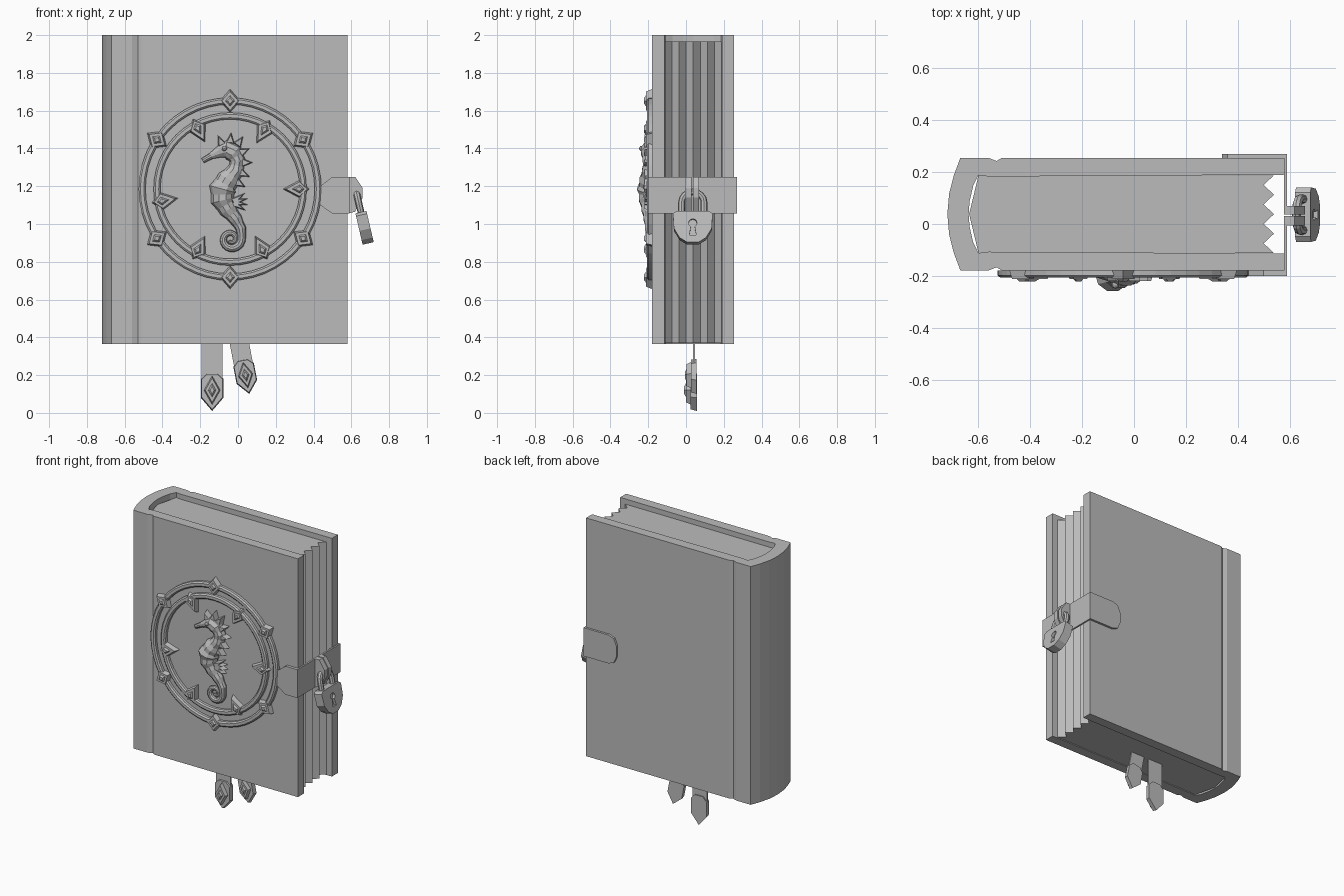
import bpy, bmesh, math
from mathutils import Vector, Matrix

cube = bpy.data.objects.get("Cube")
if cube:
    bpy.data.objects.remove(cube, do_unlink=True)

grey = bpy.data.materials.new("plain grey")
grey.use_nodes = True
grey.diffuse_color = (0.5, 0.5, 0.5, 1)
grey.node_tree.nodes["Principled BSDF"].inputs["Base Color"].default_value = (0.5, 0.5, 0.5, 1)


def add(name, bm):
    bmesh.ops.recalc_face_normals(bm, faces=bm.faces)
    me = bpy.data.meshes.new(name)
    bm.to_mesh(me)
    bm.free()
    me.materials.append(grey)
    ob = bpy.data.objects.new(name, me)
    bpy.context.collection.objects.link(ob)
    return ob


def place(axis, a, b, d):
    return {"x": (d, a, b), "y": (a, d, b), "z": (a, b, d)}[axis]


def prism(name, pts, axis, lo, hi, top=1.0):
    """Extrude an outline along an axis; top shrinks the outline at the lo end."""
    bm = bmesh.new()
    ca = sum(p[0] for p in pts) / len(pts)
    cb = sum(p[1] for p in pts) / len(pts)
    near = [bm.verts.new(place(axis, ca + (a - ca) * top, cb + (b - cb) * top, lo)) for a, b in pts]
    far = [bm.verts.new(place(axis, a, b, hi)) for a, b in pts]
    bm.faces.new(near)
    bm.faces.new(far[::-1])
    for i in range(len(pts)):
        j = (i + 1) % len(pts)
        bm.faces.new((near[i], near[j], far[j], far[i]))
    return add(name, bm)


def loft(name, rings, closed=False):
    bm = bmesh.new()
    vs = [[bm.verts.new(p) for p in r] for r in rings]
    n = len(vs[0])
    for i in range(len(vs) - (not closed)):
        a, b = vs[i], vs[(i + 1) % len(vs)]
        for k in range(n):
            bm.faces.new((a[k], a[(k + 1) % n], b[(k + 1) % n], b[k]))
    if not closed:
        bm.faces.new(vs[0])
        bm.faces.new(vs[-1])
    return add(name, bm)


# Cover: one wrapped profile with curved spine and hinge grooves
BOTTOM, TOP = 0.365, 2.0
MID = 0.038
outer = [(0.58, 0.217), (-0.51, 0.217), (-0.53, 0.205), (-0.56, 0.217), (-0.67, 0.217),
         (-0.695, 0.15), (-0.713, 0.08)]
inner = [(-0.634, 0.05), (-0.62, 0.11), (-0.6, 0.15), (-0.56, 0.145), (0.58, 0.152)]


def flip(pts):
    return [(x, -y) for x, y in reversed(pts)]


half = outer + [(-0.72, 0)] + flip(outer) + flip(inner) + [(-0.638, 0)] + inner
prism("cover", [(x, y + MID) for x, y in half], "z", BOTTOM, TOP)

# Page block with a zigzag fore edge
edge = [(0.5 if i % 2 else 0.54, 0.15 - i * 0.0375) for i in range(9)]
back = [(-0.6, -0.15), (-0.636, 0), (-0.6, 0.15)]
prism("pages", [(x, y + MID) for x, y in edge + back], "z", BOTTOM + 0.005, 1.965)

# Emblem rings
CX, CZ, FRONT = -0.042, 1.185, -0.18


def ring(name, r, w):
    prof = [(-w, 0), (-w, 0.018), (-w / 2, 0.026), (w / 2, 0.026), (w, 0.018), (w, 0)]
    rings = []
    for i in range(48):
        t = math.tau * i / 48
        rings.append([(CX + (r + u) * math.cos(t), FRONT - v, CZ + (r + u) * math.sin(t)) for u, v in prof])
    loft(name, rings, True)


ring("outer_ring", 0.466, 0.018)
ring("inner_ring", 0.387, 0.018)


def stud(name, x, z, angle, out, back, side, y):
    """Stepped diamond: bevelled base, raised rim and pyramid."""
    def kite(s):
        c, n = math.cos(angle), math.sin(angle)
        return [(x + s * (a * c - b * n), z + s * (a * n + b * c))
                for a, b in ((out, 0), (0, side), (-back, 0), (0, -side))]
    prism(name + "_base", kite(1), "y", y - 0.032, y, 0.8)
    prism(name + "_gem", kite(0.5), "y", y - 0.042, y - 0.03, 0.5)


for i, deg in enumerate((34, 90, 146, 214, 270, 326)):
    t = math.radians(deg)
    stud(f"outer_stud_{i}", CX + 0.467 * math.cos(t), CZ + 0.467 * math.sin(t), t, 0.062, 0.062, 0.054, FRONT)
for i, deg in enumerate((0, 60, 118, 190, 242, 298)):
    t = math.radians(deg)
    stud(f"inner_stud_{i}", CX + 0.37 * math.cos(t), CZ + 0.37 * math.sin(t), t, 0.05, 0.09, 0.048, FRONT)

# Seahorse: a ribbed tube from snout to curled tail
key = [(-0.145, 0.15, 0.014), (-0.1, 0.175, 0.017), (-0.06, 0.195, 0.03), (-0.02, 0.21, 0.048),
       (0.02, 0.19, 0.05), (0.04, 0.15, 0.042), (0.03, 0.1, 0.045), (-0.01, 0.05, 0.06),
       (-0.04, 0, 0.072), (-0.04, -0.06, 0.062), (-0.01, -0.11, 0.048), (0.03, -0.16, 0.036),
       (0.058, -0.21, 0.028)]
path = []
for i, (a, b) in enumerate(zip(key, key[1:])):
    path.append(a)
    mid = [(p + q) / 2 for p, q in zip(a, b)]
    path.append((mid[0], mid[1], mid[2] * (0.9 if i > 3 else 1)))
path.append(key[-1])
for i in range(26):
    f = i / 25
    t, r = 0.2 - f * 9, 0.057 - 0.045 * f
    path.append((0.005 + r * math.cos(t), -0.265 + r * math.sin(t), 0.023 - 0.014 * f))
rings = []
for i, (x, z, r) in enumerate(path):
    a, b = path[max(i - 1, 0)], path[min(i + 1, len(path) - 1)]
    d = Vector((b[0] - a[0], 0, b[1] - a[1])).normalized()
    n = Vector((d.z, 0, -d.x))
    c = Vector((CX + x, FRONT - 0.01, CZ + z))
    rings.append([c + n * r * math.cos(k * math.tau / 10) + Vector((0, r * math.sin(k * math.tau / 10), 0))
                  for k in range(10)])
body = loft("seahorse_body", rings)
for v in body.data.vertices:
    v.co.y = min(v.co.y, FRONT + 0.01)

# Seahorse crown, back spikes, fin and eye


def spike(name, x, z, deg, length, w):
    t = math.radians(deg)
    c, n = math.cos(t), math.sin(t)
    tri = [(CX + x - w * n, CZ + z + w * c), (CX + x + length * c, CZ + z + length * n),
           (CX + x + w * n, CZ + z - w * c)]
    prism(name, tri, "y", FRONT - 0.04, FRONT, 0.7)


for i, (x, z, deg) in enumerate(((-0.04, 0.23, 115), (0, 0.24, 85), (0.035, 0.23, 55), (0.05, 0.19, 25),
                                 (0.06, 0.14, 0), (0.05, 0.09, -25), (0.03, 0.04, -30))):
    spike(f"spike_{i}", x, z, deg, 0.06, 0.025)
for i in range(4):
    spike(f"fin_{i}", 0.01, -0.07, 35 - i * 22, 0.085, 0.02)
bm = bmesh.new()
bmesh.ops.create_icosphere(bm, subdivisions=2, radius=0.014,
                           matrix=Matrix.Translation((CX - 0.03, FRONT - 0.055, CZ + 0.215)))
add("eye", bm)

# Strap round the fore edge
LO, HI = 1.055, 1.25
tip = [(0.59, LO), (0.59, HI), (0.5, HI), (0.435, 1.2), (0.435, 1.1), (0.5, LO)]
prism("strap_front", tip, "y", -0.2, FRONT)
tip = [(0.59, LO), (0.59, HI), (0.4, HI), (0.36, 1.235), (0.34, 1.19), (0.34, 1.115), (0.36, 1.07), (0.4, LO)]
prism("strap_back", tip, "y", 0.255, 0.27)
for name, a, b in (("front", -0.2, 0.03), ("back", 0.037, 0.27)):
    prism("strap_side_" + name, [(a, LO), (b, LO), (b, HI), (a, HI)], "x", 0.578, 0.59)
tab = [(0.58, LO), (0.62, LO + 0.01), (0.66, 1.14), (0.66, 1.19), (0.62, HI), (0.58, HI)]
prism("hasp_front", tab, "y", -0.005, 0.03)
prism("hasp_back", tab, "y", 0.037, 0.07)

# Padlock, modelled upright then tilted
tilt = Matrix.Translation((0.67, 0.036, 0.98)) @ Matrix.Rotation(math.radians(-13), 4, "Y")
side = [(0.085, 0.085), (0.105, 0.07), (0.1, -0.01), (0.07, -0.06), (0.03, -0.085)]
outline = side + [(-y, z) for y, z in reversed(side)]
lock = prism("padlock_body", outline, "x", -0.03, 0.03)
lock.matrix_world = tilt
hole = [(0.022 * math.cos(k * math.pi / 6), 0.02 + 0.022 * math.sin(k * math.pi / 6)) for k in range(-1, 8)]
cutter = prism("keyhole_cutter", hole + [(-0.01, 0), (-0.018, -0.045), (0.018, -0.045), (0.01, 0)], "x", 0.012, 0.05)
cutter.matrix_world = tilt
cutter.hide_render = True
cutter.hide_set(True)
cut = lock.modifiers.new("keyhole", "BOOLEAN")
cut.object = cutter
cut.solver = "EXACT"
arc = [(0.06, 0.07)] + [(0.06 * math.cos(k * math.pi / 8), 0.135 + 0.06 * math.sin(k * math.pi / 8))
                        for k in range(9)] + [(-0.06, 0.07)]
rings = []
for y, z in arc:
    d = Vector((0, y, max(z - 0.135, 0))).normalized()
    rings.append([Vector((0, y, z)) + d * 0.018 * math.cos(k * math.pi / 4)
                  + Vector((0.018 * math.sin(k * math.pi / 4), 0, 0)) for k in range(8)])
loft("shackle", rings).matrix_world = tilt

# Ribbon bookmarks with pointed pendants
half = [(0.03, 0.09), (0.06, 0.06), (0.06, -0.04), (0, -0.11)]
shape = half + [(-x, z) for x, z in reversed(half[:-1])]
for name, x, z, deg, s in (("long", -0.137, 0.12, 0, 1), ("short", 0.04, 0.2, 11, 0.92)):
    spin = Matrix.Translation((x, 0.04, z)) @ Matrix.Rotation(math.radians(-deg), 4, "Y")
    spin = spin @ Matrix.Scale(s, 4)
    if deg:
        spin = Matrix.Translation((x, 0.04, z)) @ Matrix.Rotation(math.radians(-deg), 4, "Y") @ Matrix.Scale(s, 4)
    prism("ribbon_" + name, [(-0.055, 0.06), (0.055, 0.06), (0.055, 0.4), (-0.055, 0.4)],
          "y", -0.004, 0.008).matrix_world = spin
    prism("pendant_" + name, shape, "y", -0.015, 0.018, 0.93).matrix_world = spin
    before = set(bpy.data.objects)
    stud("pendant_stud_" + name, 0, 0, math.pi / 2, 0.08, 0.08, 0.045, -0.008)
    for ob in set(bpy.data.objects) - before:
        ob.matrix_world = spin
